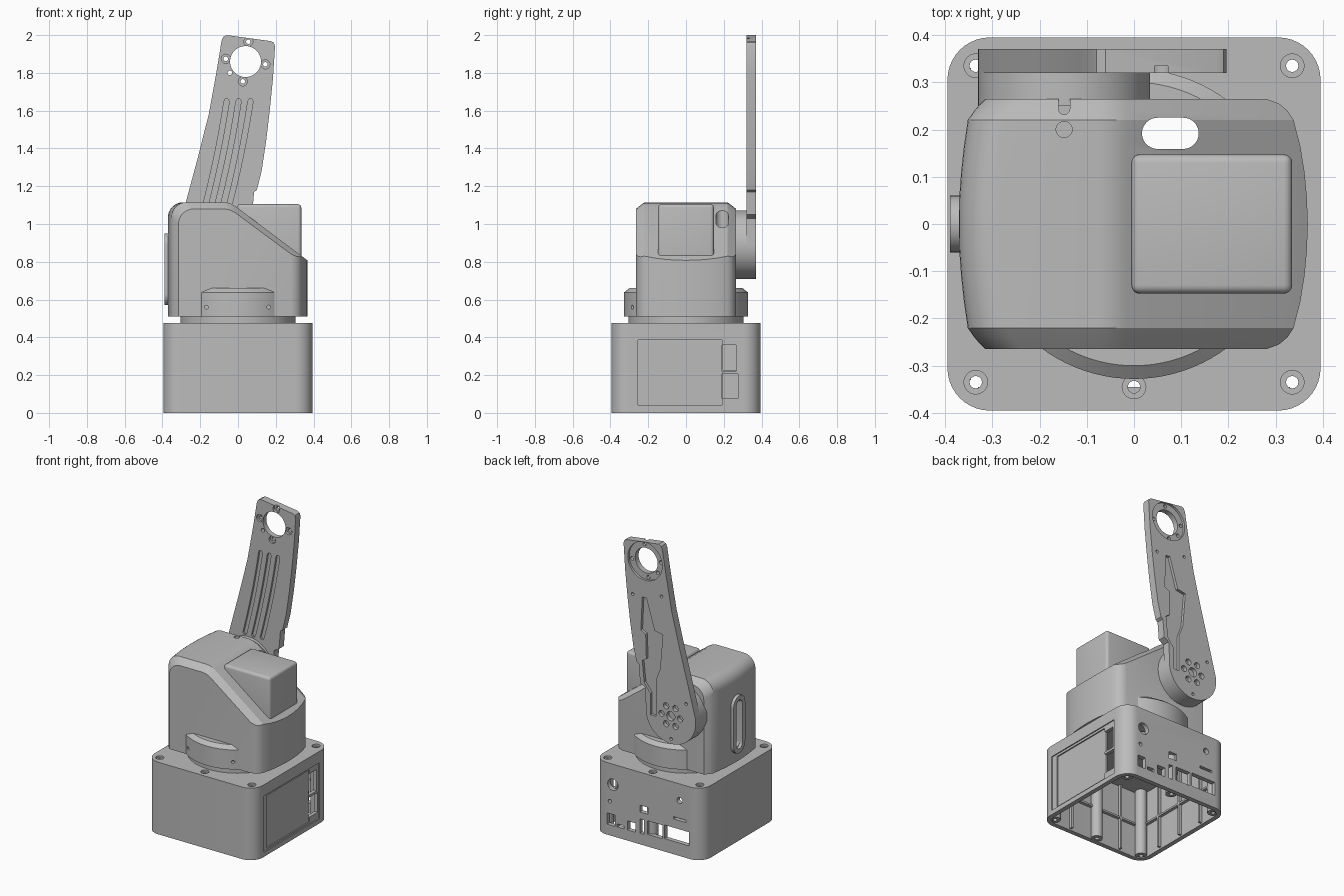
import bpy
import bmesh
from math import cos, sin, pi, sqrt

cube = bpy.data.objects.get("Cube")
if cube:
    bpy.data.objects.remove(cube, do_unlink=True)

grey = bpy.data.materials.new("light grey")
grey.use_nodes = True
grey.diffuse_color = (0.5, 0.5, 0.5, 1)
grey.node_tree.nodes["Principled BSDF"].inputs["Base Color"].default_value = (0.5, 0.5, 0.5, 1)
parts = []


# ---- helpers ----
def loft(name, rings):
    """Skin a list of equal-length closed rings and cap both ends."""
    bm = bmesh.new()
    rows = [[bm.verts.new(p) for p in ring] for ring in rings]
    n = len(rows[0])
    for a, b in zip(rows, rows[1:]):
        for i in range(n):
            j = (i + 1) % n
            bm.faces.new((a[i], a[j], b[j], b[i]))
    bm.faces.new(rows[0])
    bm.faces.new(rows[-1])
    bmesh.ops.recalc_face_normals(bm, faces=bm.faces)
    mesh = bpy.data.meshes.new(name)
    bm.to_mesh(mesh)
    bm.free()
    obj = bpy.data.objects.new(name, mesh)
    bpy.context.scene.collection.objects.link(obj)
    return obj


def place(axis, u, v, w):
    return {"X": (w, u, v), "Y": (u, w, v), "Z": (u, v, w)}[axis]


def prism(name, outline, axis, lo, hi):
    return loft(name, [[place(axis, u, v, w) for u, v in outline] for w in (lo, hi)])


def revolve(name, profile):
    return loft(name, [[(x, y, z) for x, y in circle(0, 0, r, 96)] for r, z in profile])


def circle(cx, cy, r, n=24):
    return [(cx + r * cos(2 * pi * i / n), cy + r * sin(2 * pi * i / n)) for i in range(n)]


def rect(cx, cy, w, h):
    return [(cx + sx * w / 2, cy + sy * h / 2) for sx, sy in ((-1, -1), (1, -1), (1, 1), (-1, 1))]


def round_rect(cx, cy, w, h, r, steps=10):
    pts = []
    for k, (sx, sy) in enumerate(((1, 1), (-1, 1), (-1, -1), (1, -1))):
        for i in range(steps + 1):
            a = pi / 2 * (k + i / steps)
            pts.append((cx + sx * (w / 2 - r) + r * cos(a), cy + sy * (h / 2 - r) + r * sin(a)))
    return pts


def slot(cx, cy, w, h):
    return round_rect(cx, cy, w, h, min(w, h) * 0.499)


def hole(outline, axis, lo, hi):
    return prism("cutter", outline, axis, lo, hi)


def cut(obj, cutters):
    for c in cutters:
        c.hide_render = True
        mod = obj.modifiers.new("cut", "BOOLEAN")
        mod.operation, mod.solver, mod.object = "DIFFERENCE", "EXACT", c
    bake(obj)
    for c in cutters:
        bpy.data.objects.remove(c, do_unlink=True)


def bake(obj):
    bpy.context.view_layer.update()
    deps = bpy.context.evaluated_depsgraph_get()
    mesh = bpy.data.meshes.new_from_object(obj.evaluated_get(deps))
    obj.modifiers.clear()
    obj.data = mesh


def part(obj):
    parts.append(obj)
    return obj


def cable_slot():
    return hole(slot(0.077, 0.192, 0.12, 0.066), "Z", -0.1, 1.3)


# ---- base housing: open-bottomed shell with screw holes, ports and side panel ----
base = part(prism("base_housing", round_rect(0, 0, 0.79, 0.79, 0.09), "Z", 0, 0.475))
cut(base, [hole(round_rect(0, 0, 0.73, 0.73, 0.06), "Z", -0.1, 0.445)])
screws = [(sx * 0.335, sy * 0.335) for sx in (-1, 1) for sy in (-1, 1)] + [(0, -0.345), (0, 0.345)]
holes = [cable_slot()]
for x, y in screws:
    holes.append(hole(circle(x, y, 0.025), "Z", 0.462, 0.5))
    holes.append(hole(circle(x, y, 0.013), "Z", 0.4, 0.468))
# connector ports in the back wall: x, z, width, height
ports = [(0.27, 0.106, 0.06, 0.075), (0.20, 0.08, 0.05, 0.02), (0.12, 0.10, 0.06, 0.06),
         (0.045, 0.12, 0.03, 0.095), (-0.05, 0.125, 0.11, 0.09), (-0.21, 0.13, 0.18, 0.09),
         (0.03, 0.235, 0.06, 0.045), (-0.23, 0.24, 0.09, 0.015)]
holes += [hole(rect(*p), "Y", 0.3, 0.5) for p in ports]
holes += [hole(circle(x, z, r), "Y", 0.3, 0.5)
          for x, z, r in ((0.257, 0.34, 0.038), (0.28, 0.225, 0.012), (-0.23, 0.365, 0.02))]
# stepped panel recess and its two openings
holes.append(hole(rect(-0.005, 0.215, 0.58, 0.37), "X", 0.388, 0.5))
holes.append(hole(rect(-0.032, 0.213, 0.445, 0.345), "X", 0.38, 0.5))
holes.append(hole(rect(0.228, 0.29, 0.075, 0.14), "X", 0.3, 0.5))
holes.append(hole(rect(0.233, 0.14, 0.085, 0.13), "X", 0.3, 0.5))
cut(base, holes)

# inner bosses and stiffening ribs
for x, y in screws:
    boss = part(prism("screw_boss", circle(x, y, 0.035), "Z", 0.005, 0.45))
    cut(boss, [hole(circle(x, y, 0.013), "Z", -0.1, 0.5)])
for t in (-0.19, 0.0, 0.19):
    part(prism("wall_rib", rect(-0.36, t, 0.03, 0.012), "Z", 0.01, 0.45))
    if t:
        part(prism("wall_rib", rect(t, -0.36, 0.012, 0.03), "Z", 0.01, 0.45))
part(prism("wall_rib", rect(-0.36, 0.22, 0.03, 0.012), "Y", -0.33, 0.33))
part(prism("wall_rib", rect(-0.36, 0.22, 0.03, 0.012), "X", -0.33, 0.33)).location.y = 0

# ---- turntable ----
neck = part(revolve("turntable_neck", [(0.305, 0.46), (0.305, 0.515)]))
cut(neck, [cable_slot()])
flange = part(revolve("turntable_flange", [(0.328, 0.51), (0.328, 0.638), (0.300, 0.66)]))
cut(flange, [cable_slot()] + [hole(circle(x, 0.56, 0.01, 12), "Y", -0.4, -0.2) for x in (-0.167, 0.163)])


# ---- body shell: side profile lofted through bulging stations ----
def body_ring(y, xl, xr, d):
    top, r = 1.115 - d, 0.08
    pts = [(xl, 0.51)]
    for i in range(9):
        a = pi - pi / 2 * i / 8
        pts.append((xl + r + r * cos(a), top - r + r * sin(a)))
    pts += [(-0.075, top), (-0.045, top - 0.004), (-0.015, top - 0.02)]
    pts += [(xr, 1.093 - 0.745 * (xr + 0.015) - d * 0.9), (xr, 0.51)]
    return [(x, y, z) for x, z in pts]


half = [(0.265, 0.315, 0.28, 0.035), (0.255, 0.325, 0.307, 0.027), (0.24, 0.338, 0.325, 0.015),
        (0.22, 0.352, 0.338, 0), (0.165, 0.360, 0.352, 0), (0.11, 0.366, 0.361, 0), (0.055, 0.37, 0.366, 0)]
stations = [(-y, l, r, d) for y, l, r, d in half] + [(0, 0.371, 0.368, 0)] + half[::-1]
body = part(loft("body_shell", [body_ring(y, -l, r, d) for y, l, r, d in stations]))
cut(body, [cable_slot(),
           hole(circle(-0.148, 0.2, 0.017), "Z", 1.06, 1.2),
           hole(slot(-0.148, 0.262, 0.024, 0.06), "Z", 1.03, 1.2),
           hole(slot(0, 0.76, 0.055, 0.31), "X", -0.5, -0.345)])

# raised oval grip ring on the side
ring = part(prism("side_oval_ring", slot(0, 0.76, 0.12, 0.38), "X", -0.39, -0.345))
cut(ring, [hole(slot(0, 0.76, 0.06, 0.32), "X", -0.5, -0.3)])

# motor cover rising out of the slope
cover = part(prism("motor_cover", rect(0.165, 0, 0.34, 0.295), "Z", 0.7, 1.105))
bev = cover.modifiers.new("round", "BEVEL")
bev.width, bev.segments = 0.018, 4
bake(cover)

# ---- shoulder and arm ----
hx, hz, hr = -0.148, 0.89, 0.182
part(prism("shoulder_hub", circle(hx, hz, hr, 64), "Y", 0.25, 0.325))
outline = [(-0.275, 1.12), (-0.213, 1.35), (-0.155, 1.58), (-0.115, 1.8), (-0.087, 1.97),
           (-0.079, 1.99), (-0.06, 2.0), (0.175, 1.968), (0.19, 1.96), (0.196, 1.94),
           (0.185, 1.77), (0.168, 1.6), (0.149, 1.44), (0.125, 1.28), (0.1, 1.18),
           (0.085, 1.17), (0.075, 1.05), (0.04, 1.03)]
outline += [(hx + hr * cos(a), hz + hr * sin(a)) for a in [0.1 - (pi + 0.3) * i / 32 for i in range(33)]]
arm = part(prism("upper_arm", outline, "Y", 0.32, 0.37))

wx, wz = 0.04, 1.86
holes = [hole(circle(wx, wz, 0.082, 48), "Y", 0.2, 0.5),
         hole(circle(wx, wz, 0.125, 48), "Y", 0.355, 0.5)]
# wrist screw holes
for i in range(4):
    a = pi / 2 * i - 0.14
    x, z = wx + 0.106 * cos(a), wz + 0.106 * sin(a)
    holes.append(hole(circle(x, z, 0.024), "Y", 0.2, 0.335))
    holes.append(hole(circle(x, z, 0.012), "Y", 0.33, 0.5))
holes.append(hole(circle(-0.043, 1.8, 0.012), "Y", 0.2, 0.5))
# curved front grooves
for k in range(3):
    path = []
    for i in range(13):
        t = i / 12
        path.append((-0.175 + 0.063 * k + 0.115 * t + 0.03 * t * (1 - t), 1.09 + 0.56 * t))
    side = [(x - 0.014, z) for x, z in path]
    back = [(x + 0.014, z) for x, z in path[::-1]]
    ends = [path[-1][0], path[0][0]]
    crown = [(ends[0] - 0.007, 1.662), (ends[0] + 0.007, 1.662)]
    foot = [(ends[1] + 0.007, 1.078), (ends[1] - 0.007, 1.078)]
    holes.append(hole(side + crown + back + foot, "Y", 0.2, 0.334))
# stepped cable pocket on the back
pocket = [(0.06, 1.62), (0.07, 1.4), (0.035, 1.38), (0.03, 1.22), (0.06, 1.2), (0.045, 1.06),
          (0.0, 1.0), (0.0, 0.86), (-0.04, 0.86), (-0.04, 1.1), (-0.07, 1.18), (-0.09, 1.41),
          (-0.03, 1.42), (0.03, 1.62)]
holes.append(hole(pocket, "Y", 0.352, 0.5))
# hub bolt circle and small cover screws
holes.append(hole(circle(hx, hz, 0.03), "Y", 0.345, 0.5))
for i in range(6):
    a = pi / 3 * i
    holes.append(hole(circle(hx + 0.068 * cos(a), hz + 0.068 * sin(a), 0.02, 16), "Y", 0.345, 0.5))
for x, z in ((-0.08, 1.66), (0.13, 1.62), (-0.26, 1.0), (-0.15, 0.74)):
    holes.append(hole(circle(x, z, 0.01, 12), "Y", 0.35, 0.5))
cut(arm, holes)

# ---- material and shading ----
bpy.ops.object.select_all(action="DESELECT")
for obj in parts:
    obj.data.materials.clear()
    obj.data.materials.append(grey)
    obj.select_set(True)
bpy.context.view_layer.objects.active = base
bpy.ops.object.shade_smooth_by_angle(angle=0.5)
